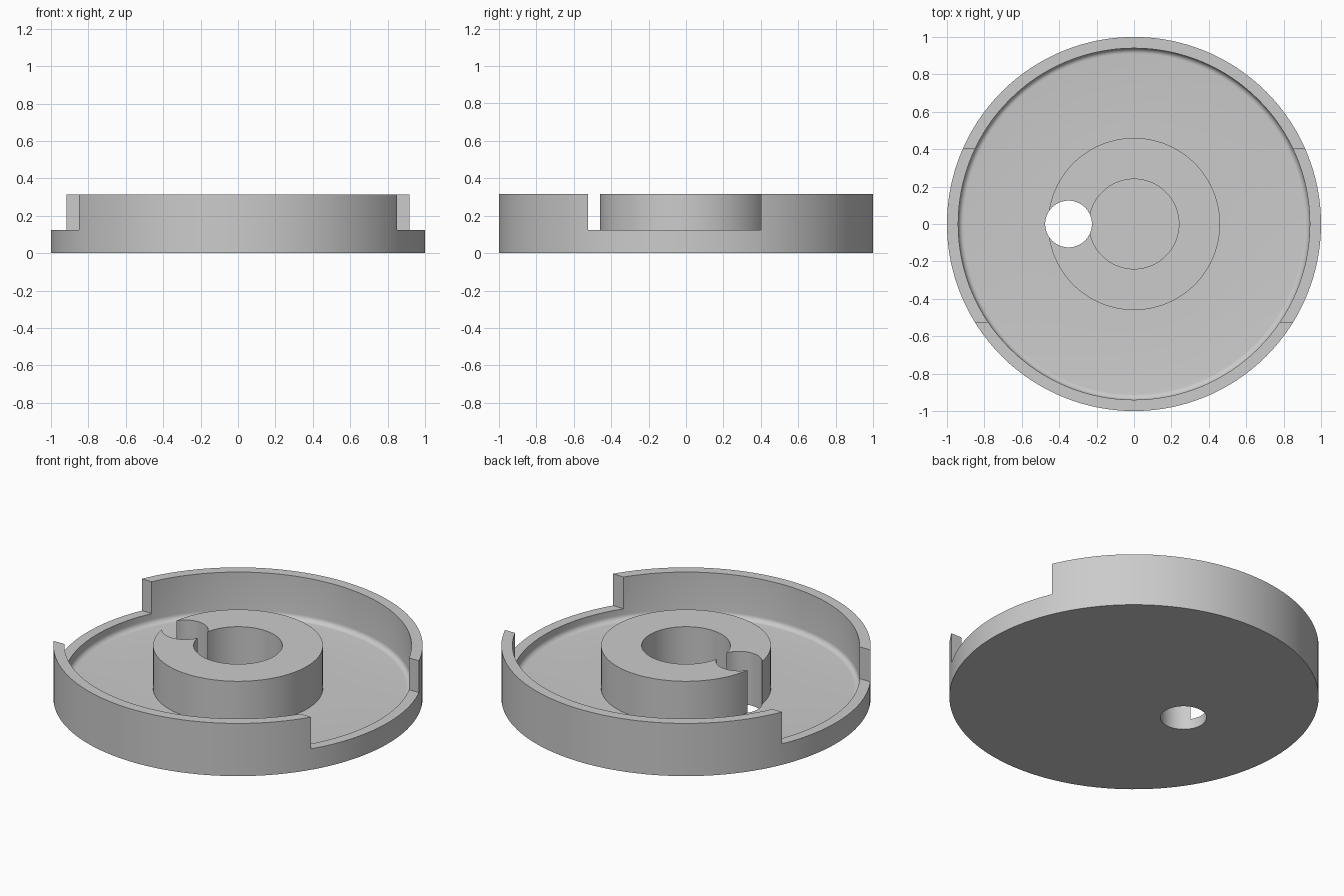
import bpy
import bmesh
import math
from mathutils import Matrix

HEIGHT, FLOOR, LIP = 0.315, 0.06, 0.125
RIM, HUB, BORE, FILLET = 0.94, 0.46, 0.24, 0.03
NOTCH_FRONT, NOTCH_BACK = -0.525, 0.40

default = bpy.data.objects.get("Cube")
if default:
    bpy.data.objects.remove(default, do_unlink=True)

grey = bpy.data.materials.new("plain grey")
grey.use_nodes = True
colour = (0.6, 0.6, 0.6, 1)
grey.diffuse_color = colour
grey.node_tree.nodes["Principled BSDF"].inputs["Base Color"].default_value = colour


def make_object(name, bm):
    bmesh.ops.recalc_face_normals(bm, faces=bm.faces)
    mesh = bpy.data.meshes.new(name)
    bm.to_mesh(mesh)
    bm.free()
    mesh.materials.append(grey)
    obj = bpy.data.objects.new(name, mesh)
    bpy.context.collection.objects.link(obj)
    return obj


def lathe(name, profile, steps):
    bm = bmesh.new()
    verts = [bm.verts.new((r, 0, z)) for r, z in profile]
    edges = [bm.edges.new(pair) for pair in zip(verts, verts[1:])]
    bmesh.ops.spin(bm, geom=verts + edges, cent=(0, 0, 0), axis=(0, 0, 1),
                   angle=math.tau, steps=steps)
    bmesh.ops.remove_doubles(bm, verts=bm.verts, dist=0.0001)
    return make_object(name, bm)


def cut(target, cutter):
    cutter.hide_render = True
    mod = target.modifiers.new("cut", "BOOLEAN")
    mod.operation = "DIFFERENCE"
    mod.solver = "EXACT"
    mod.object = cutter
    bpy.context.view_layer.objects.active = target
    bpy.ops.object.modifier_apply(modifier=mod.name)
    bpy.data.objects.remove(cutter, do_unlink=True)


# Round dish with a hollow hub, filleted where the floor meets the rim
fillet = []
for i in range(7):
    a = math.pi / 2 * i / 6
    fillet.append((RIM - FILLET + FILLET * math.sin(a),
                   FLOOR + FILLET - FILLET * math.cos(a)))
profile = [(0, 0), (1, 0), (1, HEIGHT), (RIM, HEIGHT)] + fillet[::-1]
profile += [(HUB, FLOOR), (HUB, HEIGHT), (BORE, HEIGHT), (BORE, FLOOR), (0, FLOOR)]
dish = lathe("dish_with_hub", profile, 128)

# Notches in the left and right of the rim
for side in (-1, 1):
    bm = bmesh.new()
    bmesh.ops.create_cube(bm, size=1)
    size = Matrix.Diagonal((0.6, NOTCH_BACK - NOTCH_FRONT, 0.4, 1))
    place = Matrix.Translation((side * 0.95, (NOTCH_BACK + NOTCH_FRONT) / 2, LIP + 0.2))
    bm.transform(place @ size)
    cut(dish, make_object("notch_cutter", bm))

# Off-centre hole through the hub wall and floor
bm = bmesh.new()
bmesh.ops.create_cone(bm, cap_ends=True, segments=64, radius1=0.125, radius2=0.125,
                      depth=1, matrix=Matrix.Translation((-0.35, 0, 0.2)))
cut(dish, make_object("hole_cutter", bm))

# Smooth walls with crisp edges
bpy.ops.object.select_all(action="DESELECT")
dish.select_set(True)
bpy.context.view_layer.objects.active = dish
bpy.ops.object.shade_smooth_by_angle(angle=math.radians(30))
